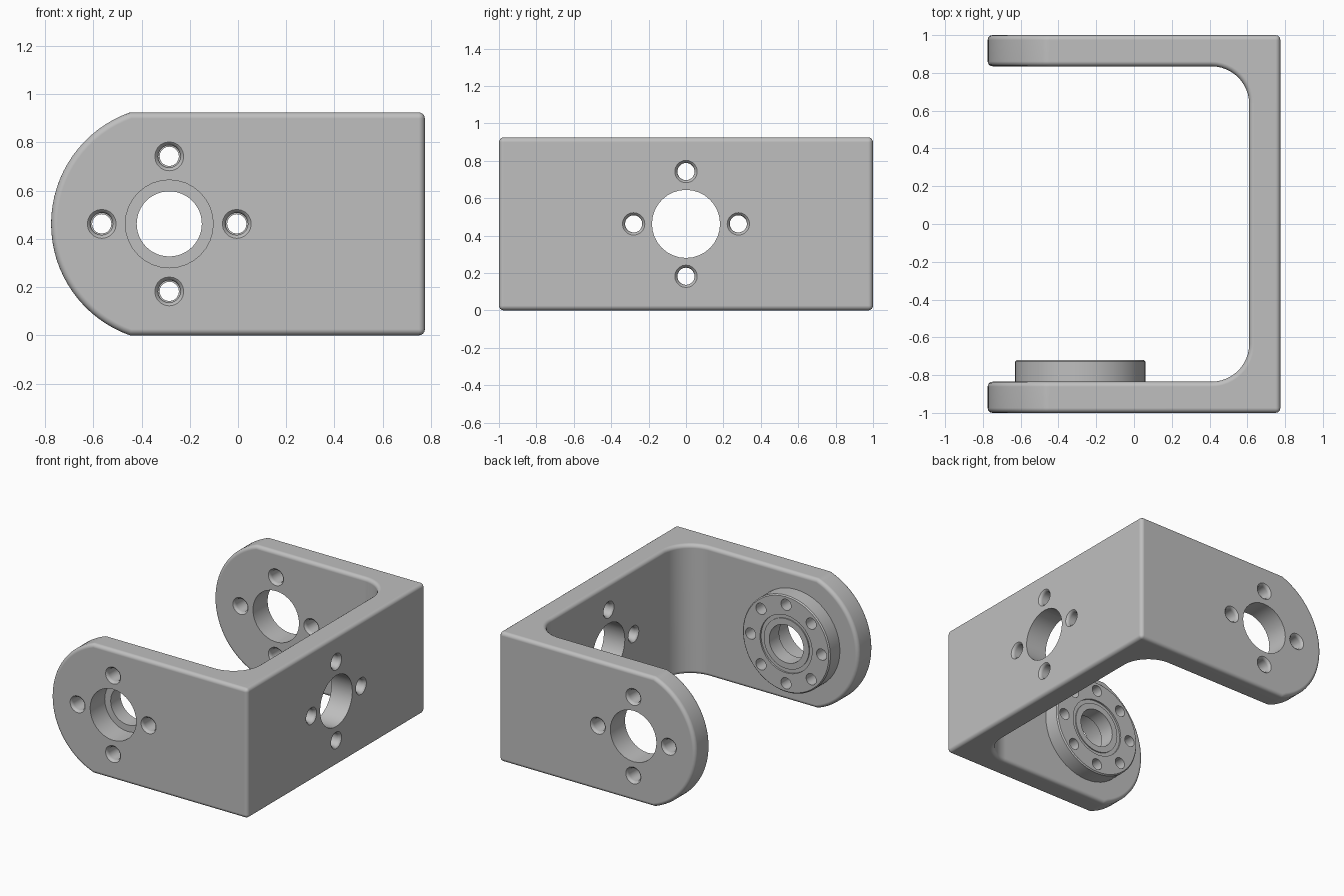
import bpy, bmesh
from math import pi, sin, cos, asin
from mathutils import Matrix, Vector

default = bpy.data.objects.get("Cube")
if default:
    bpy.data.objects.remove(default, do_unlink=True)

LENGTH, HEIGHT, T = 0.775, 0.925, 0.165    # half length, height, wall thickness
MID = HEIGHT / 2
BORE_X, ROUND = -0.285, 0.49               # arm bore position and end radius
PITCH = 0.28                               # screw circle radius

grey = bpy.data.materials.new("plain grey")
grey.use_nodes = True
colour = (0.52, 0.52, 0.52, 1)
grey.diffuse_color = colour
grey.node_tree.nodes["Principled BSDF"].inputs["Base Color"].default_value = colour


def make_object(name, bm):
    bmesh.ops.recalc_face_normals(bm, faces=bm.faces[:])
    mesh = bpy.data.meshes.new(name)
    bm.to_mesh(mesh)
    bm.free()
    mesh.materials.append(grey)
    obj = bpy.data.objects.new(name, mesh)
    bpy.context.collection.objects.link(obj)
    return obj


def activate(obj):
    bpy.ops.object.select_all(action="DESELECT")
    obj.select_set(True)
    bpy.context.view_layer.objects.active = obj


def boolean(obj, cutter, operation):
    mod = obj.modifiers.new("cut", "BOOLEAN")
    mod.object, mod.operation, mod.solver = cutter, operation, "EXACT"
    activate(obj)
    bpy.ops.object.modifier_apply(modifier=mod.name)
    bpy.data.objects.remove(cutter, do_unlink=True)


def smooth(obj):
    activate(obj)
    bpy.ops.object.shade_smooth_by_angle(angle=pi / 5)
    mod = obj.modifiers.new("flat face shading", "WEIGHTED_NORMAL")
    mod.keep_sharp = True


def prism(name, points, direction):
    bm = bmesh.new()
    face = bm.faces.new([bm.verts.new(p) for p in points])
    out = bmesh.ops.extrude_face_region(bm, geom=[face])
    verts = [v for v in out["geom"] if isinstance(v, bmesh.types.BMVert)]
    bmesh.ops.translate(bm, verts=verts, vec=direction)
    return make_object(name, bm)


def lathe(bm, profile, matrix, closed=False, steps=32):
    verts = [bm.verts.new((r, 0, z)) for r, z in profile]
    pairs = list(zip(verts, verts[1:]))
    if closed:
        pairs.append((verts[-1], verts[0]))
    edges = [bm.edges.new(p) for p in pairs]
    out = bmesh.ops.spin(bm, geom=verts + edges, cent=(0, 0, 0), axis=(0, 0, 1),
                         angle=2 * pi, steps=steps)
    new = {v for e in bm.edges if e.is_valid for v in e.verts if not v.tag}
    bmesh.ops.remove_doubles(bm, verts=list(new), dist=1e-5)
    fresh = [v for v in bm.verts if not v.tag]
    bmesh.ops.transform(bm, matrix=matrix, verts=fresh)
    for v in fresh:
        v.tag = True


def plug(radius, depth):
    return [(0, -0.03), (radius, -0.03), (radius, depth + 0.03), (0, depth + 0.03)]


def ring_positions(count):
    for i in range(count):
        a = 2 * pi * i / count
        yield Matrix.Translation((PITCH * cos(a), PITCH * sin(a), 0))


# U-shaped bracket: plan outline with filleted inner corners
inner_x, inner_y, fillet = LENGTH - T, 1 - T, 0.2
corner = [(inner_x - fillet + fillet * sin(a), inner_y - fillet + fillet * cos(a))
          for a in (i * pi / 24 for i in range(13))]
half = [(LENGTH, 1), (-1, 1), (-1, inner_y)] + corner
plan = half + [(x, -y) for x, y in reversed(half)]
bracket = prism("bracket", [(x, y, -0.1) for x, y in plan], Vector((0, 0, HEIGHT + 0.2)))

# Side outline gives the height and the rounded arm ends
sweep = asin(MID / ROUND)
side = [(1, 0), (1, HEIGHT)]
for i in range(33):
    a = pi - sweep + 2 * sweep * i / 32
    side.append((BORE_X + ROUND * cos(a), MID + ROUND * sin(a)))
limits = prism("side_limits", [(x, -1.2, z) for x, z in side], Vector((0, 2.4, 0)))
boolean(bracket, limits, "INTERSECT")

# Rounded outer edges
bevel = bracket.modifiers.new("round", "BEVEL")
bevel.width, bevel.segments = 0.026, 4
bevel.limit_method, bevel.angle_limit = "ANGLE", pi / 4
bevel.use_clamp_overlap = False
activate(bracket)
bpy.ops.object.modifier_apply(modifier=bevel.name)

# Centre bore and four countersunk screw holes in each wall
along_y = Matrix.Rotation(-pi / 2, 4, "X")
along_x = Matrix.Rotation(pi / 2, 4, "Y")
walls = [Matrix.Translation((BORE_X, -1, MID)) @ along_y,
         Matrix.Translation((BORE_X, inner_y, MID)) @ along_y,
         Matrix.Translation((inner_x, 0, MID)) @ along_x]
screw_half = [(0, -0.03), (0.06, -0.03), (0.06, 0), (0.051, 0.007), (0.046, 0.022)]
screw = screw_half + [(r, T - z) for r, z in reversed(screw_half)]
bm = bmesh.new()
for wall in walls:
    lathe(bm, plug(0.182, T), wall)
    for spot in ring_positions(4):
        lathe(bm, screw, wall @ spot, steps=20)
boolean(bracket, make_object("wall_holes", bm), "DIFFERENCE")
smooth(bracket)

# Servo horn disc on the inside of the front arm
seat = Matrix.Translation((BORE_X, -inner_y, MID)) @ along_y
D = 0.115
bm = bmesh.new()
lathe(bm, [(0.135, 0), (0.345, 0), (0.345, D - 0.008), (0.337, D), (0.205, D),
           (0.205, D - 0.012), (0.178, D - 0.012), (0.178, D - 0.004),
           (0.135, D - 0.004)], seat, closed=True, steps=48)
horn = make_object("horn_disc", bm)
bm = bmesh.new()
for spot in ring_positions(8):
    lathe(bm, plug(0.04, D), seat @ spot, steps=20)
boolean(horn, make_object("horn_holes", bm), "DIFFERENCE")
smooth(horn)
